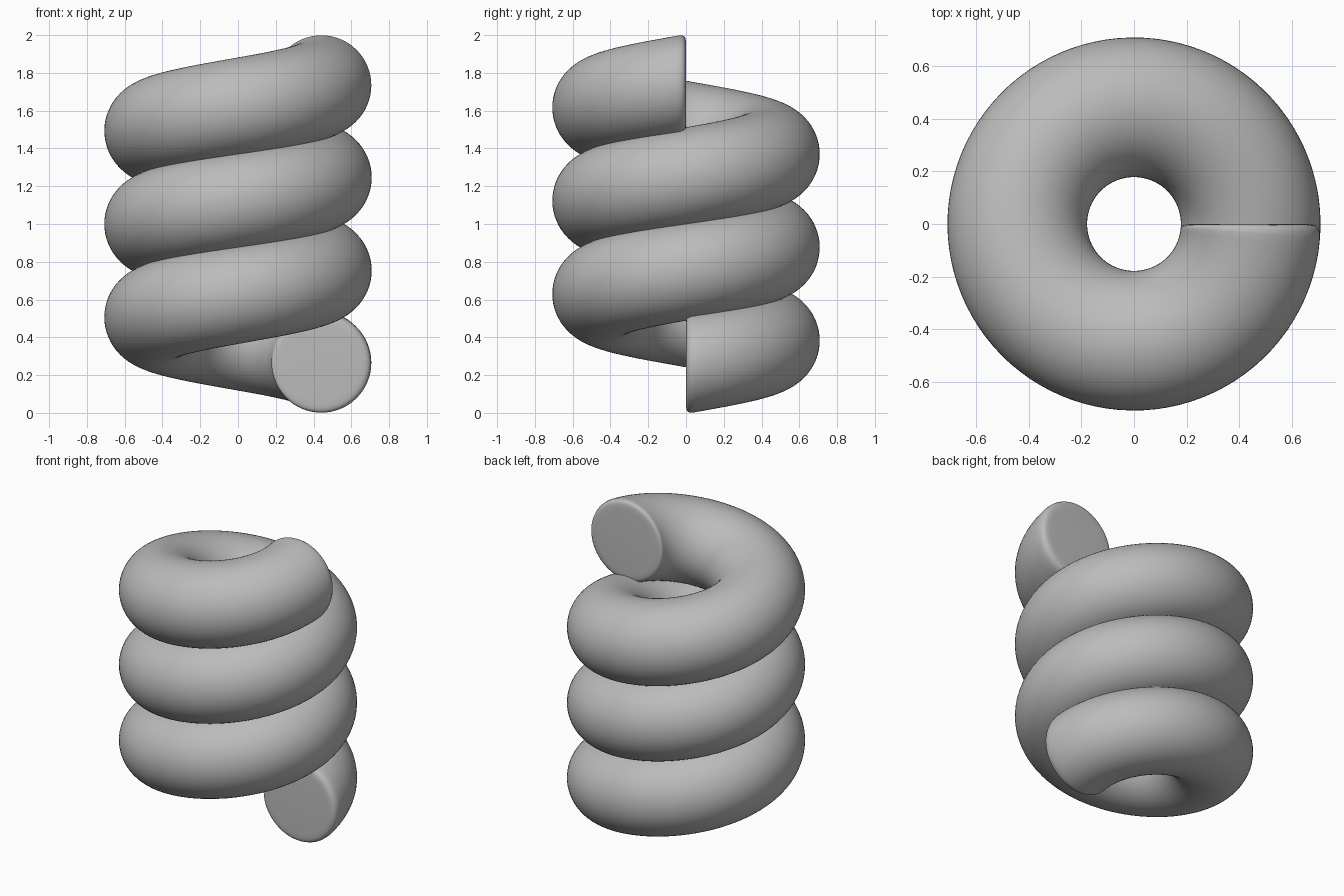
import bpy, bmesh
from math import sin, cos, pi, radians

cube = bpy.data.objects.get("Cube")
if cube:
    bpy.data.objects.remove(cube, do_unlink=True)

COIL_RADIUS, TUBE_RADIUS = 0.443, 0.265
TURNS, Z_START, Z_END = 3, 0.26, 1.74
STEPS, SIDES = 96, 64
END_ANGLE = TURNS * 2 * pi

# Softly rounded end: (degrees from the end, tube inset)
ROUNDING = [(0, 0.06), (0.15, 0.035), (0.5, 0.02), (1.2, 0.01), (2.5, 0.003), (4.5, 0)]


def add_ring(bm, angle, inset):
    """Upright circular section of the tube at an angle along the helix."""
    z = Z_START + (Z_END - Z_START) * angle / END_ANGLE
    r = TUBE_RADIUS - inset
    ring = []
    for i in range(SIDES):
        t = 2 * pi * i / SIDES
        d = COIL_RADIUS + r * cos(t)
        ring.append(bm.verts.new((d * cos(angle), d * sin(angle), z + r * sin(t))))
    return ring


# Sections along the whole helix, with rounded ends
start = [(radians(a), inset) for a, inset in ROUNDING]
finish = [(END_ANGLE - a, inset) for a, inset in reversed(start)]
low, high = start[-1][0], finish[0][0]
count = TURNS * STEPS
middle = [(low + (high - low) * k / count, 0) for k in range(1, count)]

bm = bmesh.new()
rings = [add_ring(bm, a, inset) for a, inset in start + middle + finish]
for a, b in zip(rings, rings[1:]):
    for i in range(SIDES):
        j = (i + 1) % SIDES
        bm.faces.new((a[i], a[j], b[j], b[i]))

# Flat end caps
bm.faces.new(rings[0])
bm.faces.new(rings[-1])
bmesh.ops.recalc_face_normals(bm, faces=bm.faces)
for f in bm.faces:
    f.smooth = True

mesh = bpy.data.meshes.new("coil_spring")
bm.to_mesh(mesh)
bm.free()
spring = bpy.data.objects.new("coil_spring", mesh)
bpy.context.collection.objects.link(spring)

# Plain grey
grey = bpy.data.materials.new("plain_grey")
grey.use_nodes = True
colour = (0.5, 0.5, 0.5, 1)
grey.diffuse_color = colour
grey.node_tree.nodes["Principled BSDF"].inputs["Base Color"].default_value = colour
mesh.materials.append(grey)
